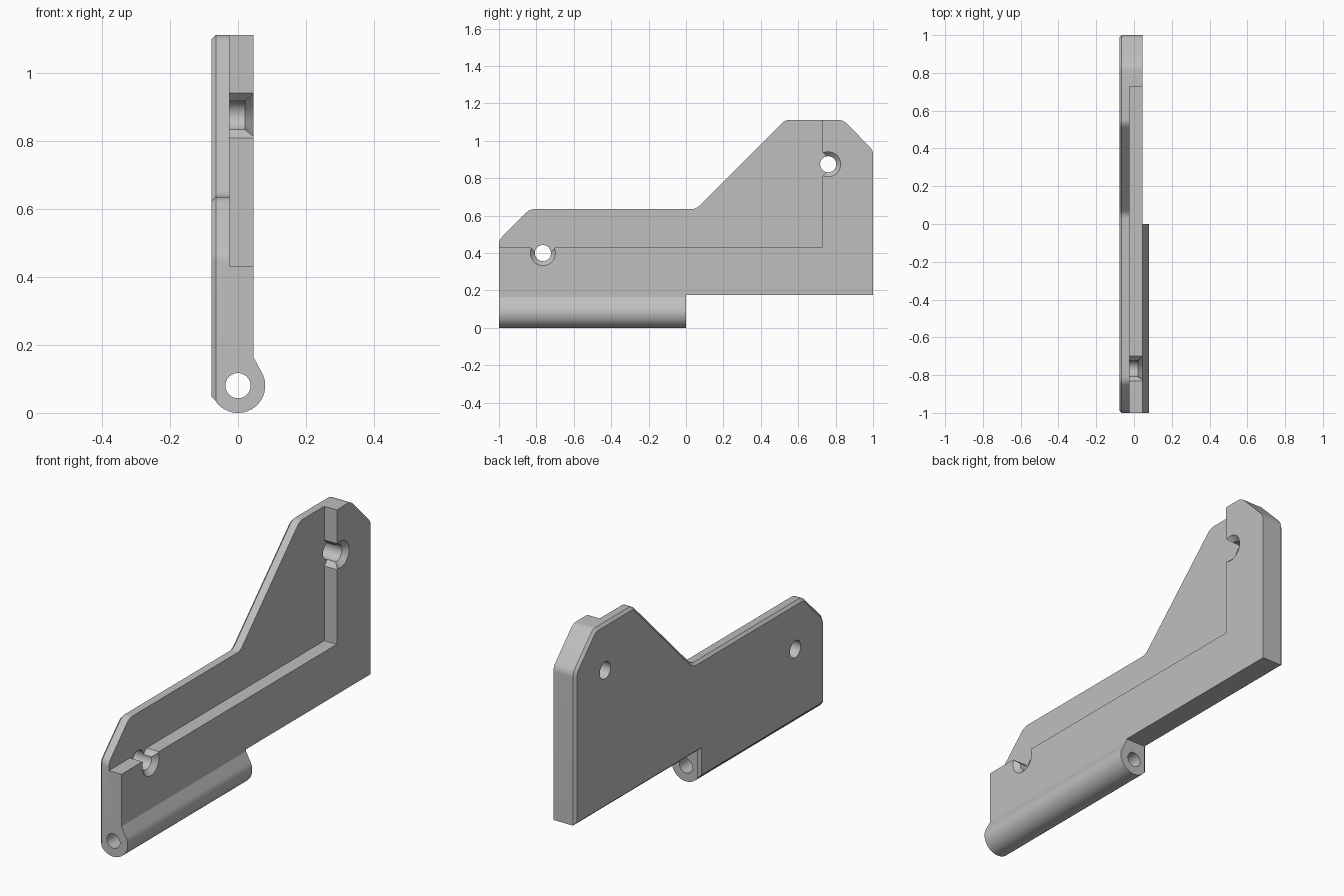
import bpy, bmesh, math
from mathutils import Vector

cube = bpy.data.objects.get("Cube")
if cube:
    bpy.data.objects.remove(cube, do_unlink=True)

grey = bpy.data.materials.new("light_grey")
grey.use_nodes = True
grey.diffuse_color = (0.52, 0.52, 0.52, 1)
grey.node_tree.nodes["Principled BSDF"].inputs["Base Color"].default_value = grey.diffuse_color

BACK, POCKET, FACE = -0.078, -0.025, 0.045
CHAMFER = 0.013


def loft(name, rings):
    """Closed solid through matching rings of 3D points."""
    bm = bmesh.new()
    loops = [[bm.verts.new(p) for p in ring] for ring in rings]
    n = len(loops[0])
    for a, b in zip(loops, loops[1:]):
        for i in range(n):
            j = (i + 1) % n
            bm.faces.new((a[i], a[j], b[j], b[i]))
    bm.faces.new(loops[0])
    bm.faces.new(loops[-1])
    bmesh.ops.recalc_face_normals(bm, faces=bm.faces)
    mesh = bpy.data.meshes.new(name)
    bm.to_mesh(mesh)
    bm.free()
    mesh.materials.append(grey)
    obj = bpy.data.objects.new(name, mesh)
    bpy.context.collection.objects.link(obj)
    return obj


def at_x(x, points):
    return [(x, y, z) for y, z in points]


def at_y(y, points):
    return [(x, y, z) for x, z in points]


def circle(cx, cy, r, n=48):
    return [(cx + r * math.cos(math.tau * i / n), cy + r * math.sin(math.tau * i / n)) for i in range(n)]


def fillet(corners, steps=6):
    """Round each (y, z, radius) corner; radius 0 stays sharp."""
    out = []
    for i, (y, z, r) in enumerate(corners):
        p = Vector((y, z))
        if r == 0:
            out.append(p)
            continue
        a = (Vector(corners[i - 1][:2]) - p).normalized()
        b = (Vector(corners[(i + 1) % len(corners)][:2]) - p).normalized()
        half = a.angle(b) / 2
        centre = p + (a + b).normalized() * r / math.sin(half)
        tangent = r / math.tan(half)
        u, v = p + a * tangent - centre, p + b * tangent - centre
        for k in range(steps + 1):
            out.append(centre + u.lerp(v, k / steps).normalized() * r)
    return out


def inset(points, d):
    """Mitred inward offset of a counter-clockwise outline."""
    out = []
    for i, p in enumerate(points):
        e = (p - points[i - 1]).normalized()
        f = (points[(i + 1) % len(points)] - p).normalized()
        m, n = Vector((-e.y, e.x)), Vector((-f.y, f.x))
        out.append(p + (m + n) * d / (1 + m.dot(n)))
    return out


def combine(target, tool, operation):
    mod = target.modifiers.new(operation.lower(), 'BOOLEAN')
    mod.operation, mod.solver, mod.object = operation, 'EXACT', tool
    bpy.context.view_layer.update()
    graph = bpy.context.evaluated_depsgraph_get()
    mesh = bpy.data.meshes.new_from_object(target.evaluated_get(graph))
    target.modifiers.clear()
    target.data = mesh
    bpy.data.objects.remove(tool, do_unlink=True)


# Plate with a chamfered back edge
R = 0.06
outline = fillet([(-1, 0.035, 0), (0, 0.035, 0), (0, 0.175, 0), (1, 0.175, 0),
                  (1, 0.95, R), (0.84, 1.112, R), (0.53, 1.112, R), (0.053, 0.635, R),
                  (-0.835, 0.635, R), (-1, 0.47, R)])
plate = loft("hinge_plate", [at_x(BACK, inset(outline, CHAMFER)),
                             at_x(BACK + CHAMFER, outline), at_x(FACE, outline)])

# Hinge barrel with a neck running tangent into the plate
arc = [math.radians(28.4 - 173 * i / 40) for i in range(41)]
barrel = [(0.08 * math.cos(a), 0.08 + 0.08 * math.sin(a)) for a in arc]
barrel += [(-0.05, 0.165), (FACE, 0.165)]
combine(plate, loft("barrel", [at_y(-1, barrel), at_y(0, barrel)]), 'UNION')

# Pin bore
bore = circle(0, 0.08, 0.037)
combine(plate, loft("bore", [at_y(-1.1, bore), at_y(0.1, bore)]), 'DIFFERENCE')

# Recess in the face
WALL_Y, WALL_Z = 0.728, 0.43
recess = [(-1.2, WALL_Z), (WALL_Y, WALL_Z), (WALL_Y, 1.3), (-1.2, 1.3)]
combine(plate, loft("recess", [at_x(POCKET, recess), at_x(0.2, recess)]), 'DIFFERENCE')

# Countersunk screw holes, each opening into the recess through a flared notch
flare = [(-0.01, 0.076), (0.03, 0.036), (0.03, -0.036), (-0.01, -0.076)]
notches = [[(-0.765 + s, WALL_Z - d) for d, s in flare],
           [(WALL_Y + d, 0.875 + s) for d, s in flare]]
for (y, z), notch in zip([(-0.765, 0.4), (0.76, 0.875)], notches):
    stations = [(-0.2, 0.043), (0.021, 0.043), (FACE, 0.067), (FACE + 0.02, 0.087)]
    combine(plate, loft("screw_hole", [at_x(x, circle(y, z, r)) for x, r in stations]), 'DIFFERENCE')
    combine(plate, loft("notch", [at_x(POCKET, notch), at_x(0.2, notch)]), 'DIFFERENCE')

# Smooth curves, sharp edges
bpy.ops.object.select_all(action='DESELECT')
plate.select_set(True)
bpy.context.view_layer.objects.active = plate
bpy.ops.object.shade_smooth_by_angle(angle=math.radians(25))
